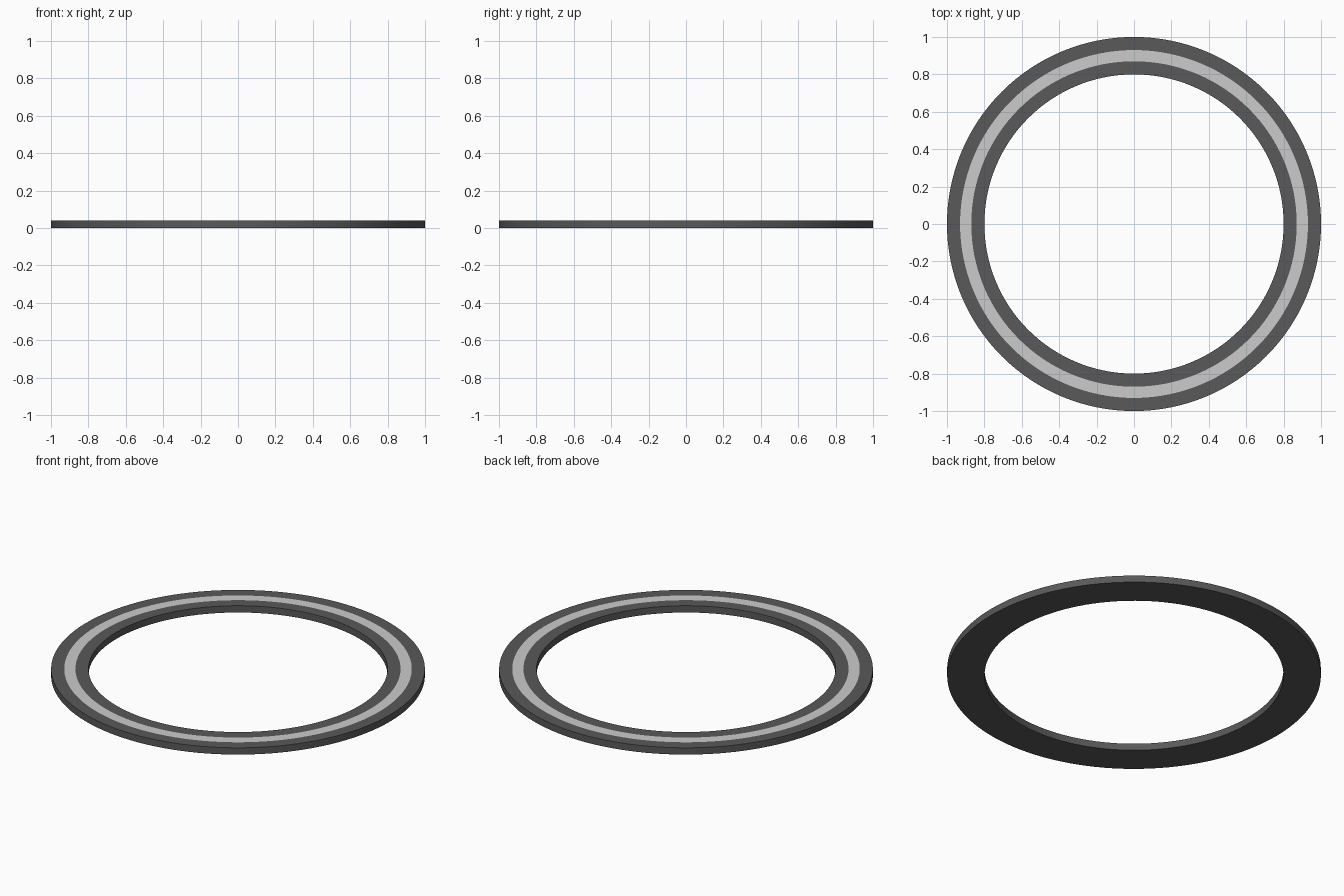
import bpy
import math

if "Cube" in bpy.data.objects:
    bpy.data.objects.remove(bpy.data.objects["Cube"])

SIDES = 128
H = 0.04


def lathe(name, profile, color=None):
    """Spin an open (radius, z) profile around the z axis."""
    n = len(profile)
    verts = [(r * math.cos(2 * math.pi * i / SIDES), r * math.sin(2 * math.pi * i / SIDES), z)
             for i in range(SIDES) for r, z in profile]
    faces = []
    for i in range(SIDES):
        a, b = i * n, ((i + 1) % SIDES) * n
        faces += [(a + k, b + k, b + k + 1, a + k + 1) for k in range(n - 1)]
    mesh = bpy.data.meshes.new(name)
    mesh.from_pydata(verts, [], faces)
    obj = bpy.data.objects.new(name, mesh)
    bpy.context.collection.objects.link(obj)
    if color:
        mat = bpy.data.materials.new(name + "_color")
        mat.diffuse_color = color
        mat.use_nodes = True
        mat.node_tree.nodes["Principled BSDF"].inputs["Base Color"].default_value = mat.diffuse_color
        mesh.materials.append(mat)
    bpy.ops.object.select_all(action='DESELECT')
    obj.select_set(True)
    bpy.context.view_layer.objects.active = obj
    bpy.ops.object.shade_smooth_by_angle(angle=math.radians(30))
    return obj


# Dark flat ring, open on top where the stripe sits
lathe("ring_body", [(0.87, H), (0.8, H), (0.8, 0), (1, 0), (1, H), (0.93, H)],
      (0.1, 0.1, 0.1, 1))

# Light stripe flush with the top face
lathe("top_stripe", [(0.93, H), (0.87, H)])
